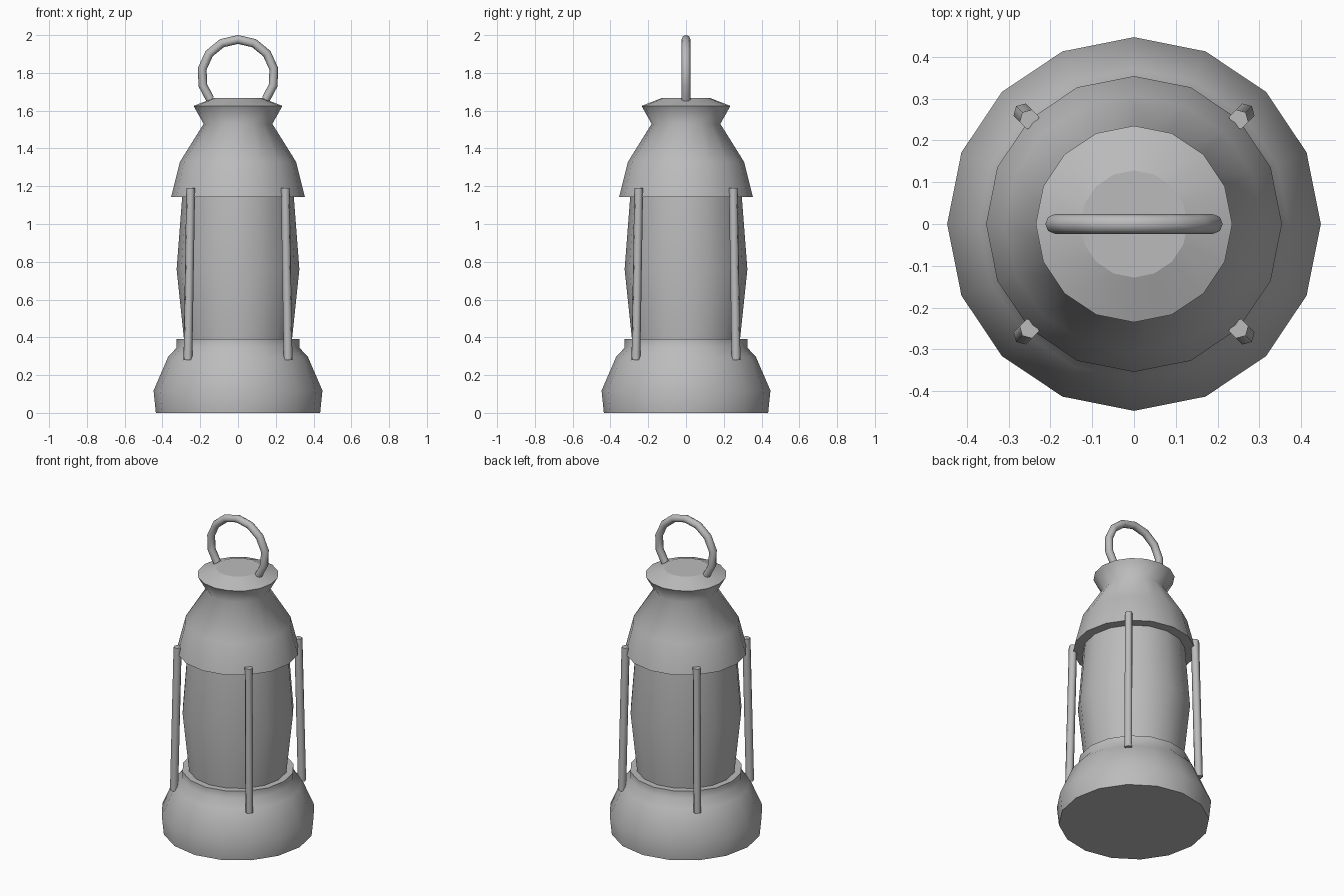
import bpy, bmesh, math
from mathutils import Vector, Matrix

cube = bpy.data.objects.get("Cube")
if cube:
    bpy.data.objects.remove(cube, do_unlink=True)

GREY = (0.5, 0.5, 0.5, 1.0)
metal = bpy.data.materials.new("plain grey")
metal.use_nodes = True
metal.diffuse_color = GREY
metal.node_tree.nodes["Principled BSDF"].inputs["Base Color"].default_value = GREY


def finish(name, rings):
    """Skin a list of vertex rings, cap both ends and shade the result."""
    bm = bmesh.new()
    loops = [[bm.verts.new(p) for p in ring] for ring in rings]
    n = len(loops[0])
    for a, b in zip(loops, loops[1:]):
        for i in range(n):
            j = (i + 1) % n
            bm.faces.new((a[i], a[j], b[j], b[i]))
    bm.faces.new(loops[0][::-1])
    bm.faces.new(loops[-1])
    bmesh.ops.recalc_face_normals(bm, faces=bm.faces)
    mesh = bpy.data.meshes.new(name)
    bm.to_mesh(mesh)
    bm.free()
    mesh.materials.append(metal)
    obj = bpy.data.objects.new(name, mesh)
    bpy.context.collection.objects.link(obj)
    bpy.ops.object.select_all(action="DESELECT")
    obj.select_set(True)
    bpy.context.view_layer.objects.active = obj
    bpy.ops.object.shade_smooth_by_angle(angle=math.radians(70))
    for poly in mesh.polygons:
        if len(poly.vertices) > 4:
            poly.use_smooth = False
    return obj


def circle(radius, sides, matrix):
    turn = math.tau / sides
    return [matrix @ Vector((radius * math.cos(i * turn), radius * math.sin(i * turn), 0))
            for i in range(sides)]


def lathe(name, profile, sides=16):
    return finish(name, [circle(r, sides, Matrix.Translation((0, 0, z))) for r, z in profile])


# Turned body: base, glass and hood
lathe("base", [(0.435, 0), (0.447, 0.118), (0.37, 0.297), (0.325, 0.345), (0.325, 0.39)])
lathe("glass", [(0.285, 0.38), (0.325, 0.76), (0.295, 1.15)])
lathe("hood", [(0.354, 1.143), (0.308, 1.328), (0.182, 1.53), (0.235, 1.625), (0.128, 1.667)])

# Four guard rods, leaning out towards the base
for fb, sy in (("front", -1), ("back", 1)):
    for side, sx in (("left", 1), ("right", -1)):
        spin = Matrix.Rotation(math.atan2(sy, sx), 4, "Z")
        ends = ((0.375, 0.28), (0.354, 1.19))
        finish(f"{fb}_{side}_rod",
               [circle(0.024, 6, spin @ Matrix.Translation((r, 0, z))) for r, z in ends])

# Carrying ring, open where it meets the hood
steps, reach, radius = 10, math.radians(131), 0.193
rings = []
for i in range(steps + 1):
    angle = -reach + 2 * reach * i / steps
    place = (Matrix.Translation((0, 0, 1.784)) @ Matrix.Rotation(angle, 4, "Y")
             @ Matrix.Translation((0, 0, radius)) @ Matrix.Rotation(math.pi / 2, 4, "Y"))
    rings.append(circle(0.0235, 8, place))
finish("handle", rings)
